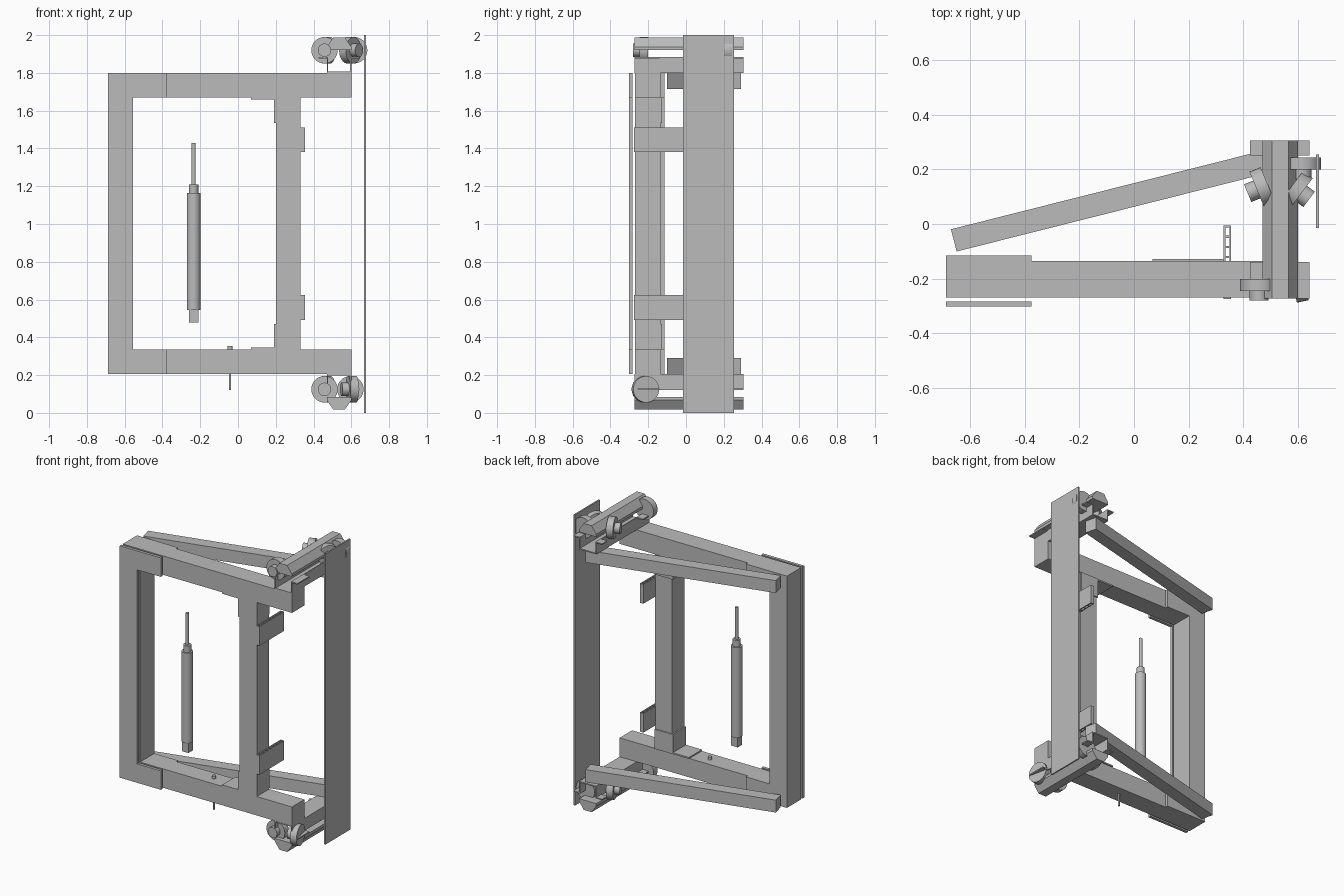
import bpy, bmesh, math
from mathutils import Vector, Matrix

if "Cube" in bpy.data.objects:
    bpy.data.objects.remove(bpy.data.objects["Cube"])

steel = bpy.data.materials.new("grey_steel")
steel.diffuse_color = (0.5, 0.5, 0.5, 1)
steel.use_nodes = True
steel.node_tree.nodes["Principled BSDF"].inputs["Base Color"].default_value = steel.diffuse_color


def finish(name, bm, smooth=False):
    bmesh.ops.recalc_face_normals(bm, faces=bm.faces)
    me = bpy.data.meshes.new(name)
    bm.to_mesh(me)
    bm.free()
    me.materials.append(steel)
    if smooth:
        me.shade_smooth()
        me.set_sharp_from_angle(angle=math.radians(30))
    ob = bpy.data.objects.new(name, me)
    bpy.context.collection.objects.link(ob)
    return ob


def add_box(bm, x, y, z):
    c = Vector((sum(x) / 2, sum(y) / 2, sum(z) / 2))
    m = Matrix.Translation(c) @ Matrix.Diagonal((x[1] - x[0], y[1] - y[0], abs(z[1] - z[0]), 1))
    bmesh.ops.create_cube(bm, size=1, matrix=m)


def boxes(name, *specs):
    bm = bmesh.new()
    for s in specs:
        add_box(bm, *s)
    return finish(name, bm)


def extrude(name, pts, axis, lo, hi):
    """Extrude an xz outline along y, or an xy outline along z."""
    bm = bmesh.new()
    put = (lambda a, b: (a, lo, b)) if axis == 'Y' else (lambda a, b: (a, b, lo))
    face = bm.faces.new([bm.verts.new(put(*p)) for p in pts])
    new = bmesh.ops.extrude_face_region(bm, geom=[face])['geom']
    d = Vector((0, hi - lo, 0)) if axis == 'Y' else Vector((0, 0, hi - lo))
    bmesh.ops.translate(bm, vec=d, verts=[v for v in new if isinstance(v, bmesh.types.BMVert)])
    return finish(name, bm)


def add_cyl(bm, a, b, r, seg=32):
    a, b = Vector(a), Vector(b)
    d = b - a
    m = Matrix.Translation((a + b) / 2) @ d.to_track_quat('Z', 'Y').to_matrix().to_4x4()
    bmesh.ops.create_cone(bm, cap_ends=True, segments=seg, radius1=r, radius2=r,
                          depth=d.length, matrix=m)


def wheel(name, pos, axis):
    """Roller disc with a hub on the side the axis points to."""
    p, a = Vector(pos), Vector(axis).normalized()
    bm = bmesh.new()
    add_cyl(bm, p - a * 0.022, p + a * 0.022, 0.07)
    add_cyl(bm, p + a * 0.022, p + a * 0.058, 0.035)
    finish(name, bm, True)


# Main frame: two rails and the hinge post in one outline
extrude("main_frame", [(-.375, 1.8), (.6, 1.8), (.6, 1.67), (.332, 1.67), (.332, .335), (.6, .335),
                       (.6, .205), (-.375, .205), (-.375, .335), (.2, .335), (.2, 1.67),
                       (-.375, 1.67)], 'Y', -.27, -.135)

# Outer C-shaped sleeve and the thin cover plate in front of it
c_shape = [(-.688, .205), (-.375, .205), (-.375, .335), (-.556, .335),
           (-.556, 1.67), (-.375, 1.67), (-.375, 1.8), (-.688, 1.8)]
extrude("outer_sleeve", c_shape, 'Y', -.27, -.115)
extrude("front_cover_plate", c_shape, 'Y', -.303, -.283)

# Tall contact plate at the right
boxes("tall_side_plate", ((.667, .677), (-.015, .255), (0, 2)))

# Mirrored top and bottom parts
for level, f in (("upper", lambda z: z), ("lower", lambda z: 2.005 - z)):
    def span(a, b):
        return tuple(sorted((f(a), f(b))))

    # Diagonal brace
    s, e = Vector((-.66, -.06)), Vector((.57, .25))
    n = (e - s).normalized()
    n = Vector((-n.y, n.x)) * 0.042
    extrude(level + "_diagonal_brace", [s - n, e - n, e + n, s + n], 'Z', *span(1.715, 1.8))

    # Corner reinforcement where the post meets the rail
    boxes(level + "_corner_bracket",
          ((.068, .19), (-.27, -.128), span(1.66, 1.67)),
          ((.19, .2), (-.27, -.128), span(1.535, 1.67)),
          ((.2, .328), (-.135, -.128), span(1.535, 1.67)))

    # Hollow hinge bracket: two skins with webs between
    z = span(1.38, 1.512)
    webs = [((.335, .349), (y, y + .008), z) for y in
            [-.275 + i * (.262 / 7) for i in range(8)]]
    boxes(level + "_hinge_bracket", ((.328, .335), (-.275, -.005), z),
          ((.349, .355), (-.275, -.005), z), *webs)

    # Carriage channel with flanges at both ends
    boxes(level + "_carriage_channel",
          ((.47, .6), (-.272, .305), span(1.8, 1.808)),
          ((.47, .476), (-.272, .305), span(1.808, 1.885)),
          ((.594, .6), (-.272, .305), span(1.808, 1.885)),
          *[(x, y, span(1.877, 1.885)) for x in ((.425, .47), (.6, .643))
            for y in ((-.272, -.14), (.25, .305))])

    # Carriage cap with bevelled top
    extrude(level + "_carriage_cap",
            [(x, f(z)) for x, z in ((.47, 1.92), (.6, 1.92), (.6, 1.938), (.565, 1.988),
                                    (.505, 1.988), (.47, 1.938))], 'Y', -.272, .305)

# Carriage rollers
wheel("upper_front_roller", (.458, -.223, 1.92), (0, -1, 0))
wheel("upper_back_roller", (.615, .222, 1.92), (0, -1, 0))
wheel("upper_inner_roller", (.47, .135, 1.92), (-.92, -.38, 0))
wheel("upper_angled_roller", (.595, .125, 1.92), (.8, -.6, 0))
wheel("lower_front_roller", (.458, -.223, .125), (0, -1, 0))
wheel("lower_side_roller", (.604, -.215, .125), (-.97, -.2, 0))
wheel("lower_back_roller", (.595, .222, .125), (0, -1, 0))
wheel("lower_inner_roller", (.47, .135, .125), (-.92, -.38, 0))

# Gas strut standing inside the frame
bm = bmesh.new()
sx, sy = -.235, -.215
for z0, z1, r in ((.545, 1.165, .036), (1.165, 1.21, .025), (1.21, 1.428, .011)):
    add_cyl(bm, (sx, sy, z0), (sx, sy, z1), r)
add_box(bm, (sx - .025, sx + .025), (sy - .025, sy + .025), (.478, .545))
finish("strut", bm, True)

# Locking pin through the lower rail
bm = bmesh.new()
add_cyl(bm, (-.042, -.2, .12), (-.042, -.2, .345), .006, 16)
add_cyl(bm, (-.042, -.2, .335), (-.042, -.2, .354), .013, 16)
finish("locking_pin", bm, True)
